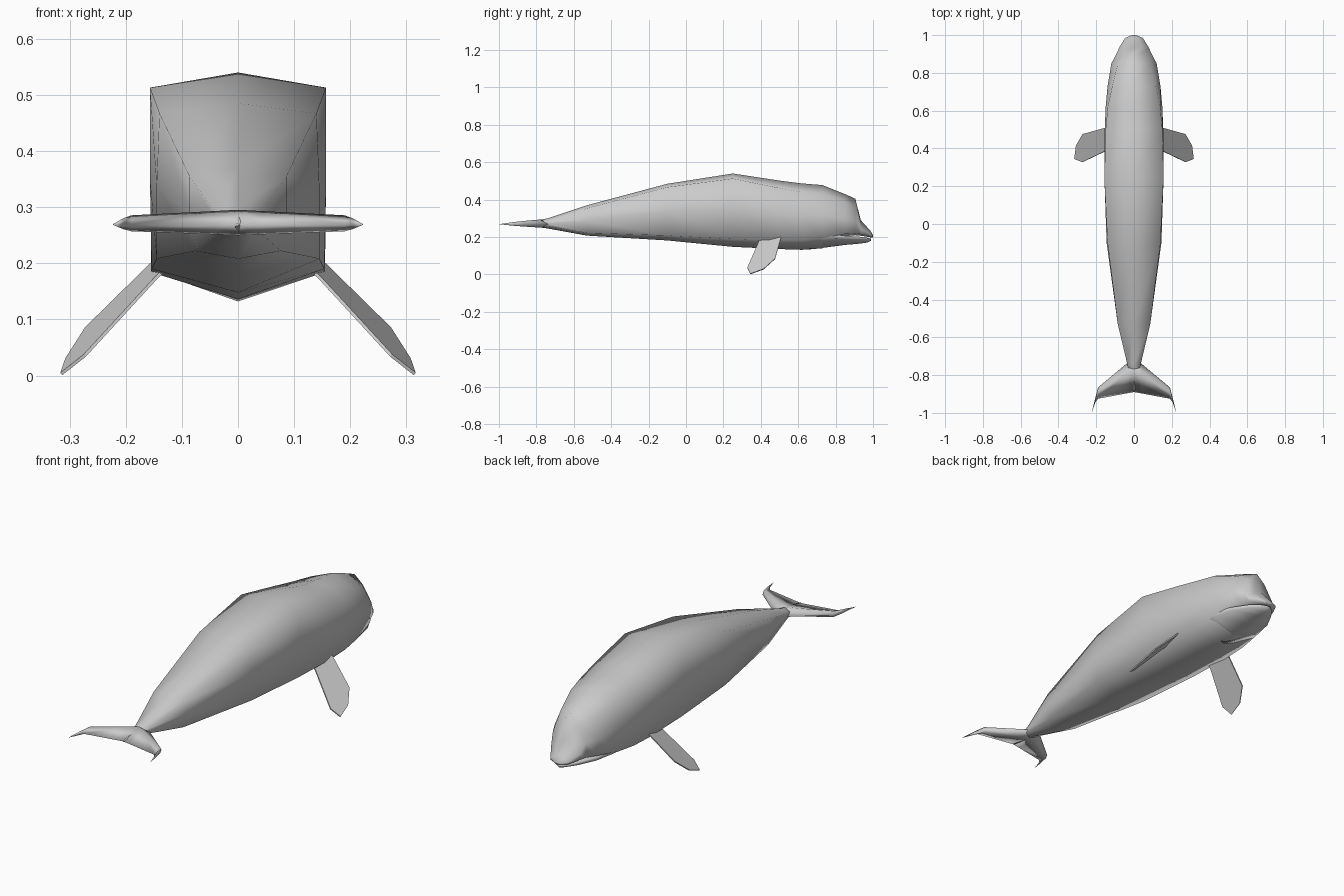
import bpy, bmesh
from mathutils import Vector


def loft(name, rings, mirror=False):
    """Skin closed rings of equal length, cap both ends, shade smooth."""
    bm = bmesh.new()
    loops = [[bm.verts.new(p) for p in ring] for ring in rings]
    n = len(loops[0])
    for a, b in zip(loops, loops[1:]):
        for i in range(n):
            j = (i + 1) % n
            bm.faces.new((a[i], a[j], b[j], b[i]))
    bm.faces.new(loops[0])
    bm.faces.new(loops[-1])
    bmesh.ops.remove_doubles(bm, verts=bm.verts, dist=0.0005)
    bmesh.ops.recalc_face_normals(bm, faces=bm.faces)
    mesh = bpy.data.meshes.new(name)
    bm.to_mesh(mesh)
    bm.free()
    for f in mesh.polygons:
        f.use_smooth = True
    obj = bpy.data.objects.new(name, mesh)
    bpy.context.collection.objects.link(obj)
    if mirror:
        m = obj.modifiers.new("mirror", 'MIRROR')
        m.use_clip = True
    return obj


def section(y, top, ws, zs, wl, zl, bottom):
    """Body ring: ridge, shoulder, flank, lower corner, keel."""
    half = [(ws, zs), (max(ws, wl), (zs + zl) / 2), (wl, zl)]
    pts = [(0, y, top)] + [(x, y, z) for x, z in half] + [(0, y, bottom)]
    return pts + [(-x, y, z) for x, z in reversed(half)]


# body: y, ridge z, shoulder x/z, lower corner x/z, keel z
body = [
    (-0.89, 0.272, 0.002, 0.270, 0.002, 0.268, 0.266),
    (-0.74, 0.300, 0.036, 0.285, 0.034, 0.260, 0.246),
    (-0.53, 0.370, 0.086, 0.354, 0.076, 0.222, 0.208),
    (-0.10, 0.485, 0.140, 0.467, 0.145, 0.208, 0.182),
    (0.25, 0.540, 0.157, 0.513, 0.154, 0.190, 0.148),
    (0.50, 0.502, 0.150, 0.462, 0.155, 0.184, 0.136),
    (0.62, 0.487, 0.139, 0.440, 0.150, 0.185, 0.132),
    (0.73, 0.478, 0.115, 0.430, 0.140, 0.195, 0.140),
    (0.85, 0.430, 0.085, 0.385, 0.120, 0.217, 0.205),
    (0.905, 0.405, 0.045, 0.365, 0.091, 0.219, 0.210),
    (0.935, 0.290, 0.045, 0.270, 0.078, 0.216, 0.207),
    (0.985, 0.235, 0.025, 0.226, 0.047, 0.204, 0.199),
    (1.00, 0.210, 0.008, 0.207, 0.010, 0.201, 0.199),
]
loft("body", [section(*s) for s in body])

# lower jaw under the mouth line
jaw = [
    (0.66, 0.230, 0.135, 0.225, 0.138, 0.190, 0.134),
    (0.75, 0.220, 0.132, 0.218, 0.133, 0.192, 0.145),
    (0.85, 0.206, 0.112, 0.207, 0.110, 0.190, 0.158),
    (0.93, 0.202, 0.068, 0.202, 0.066, 0.186, 0.165),
    (0.97, 0.196, 0.036, 0.196, 0.034, 0.184, 0.171),
    (0.988, 0.192, 0.012, 0.192, 0.010, 0.187, 0.180),
]
loft("lower_jaw", [section(*s) for s in jaw])


# tail flukes: x, leading y, ridge y, trailing y, half thickness
def fluke_section(x, lead, ridge, trail, t):
    z = 0.269
    return [(x, lead, z), (x, ridge, z + t * 1.1), (x, trail, z), (x, ridge, z - t * 0.8)]


flukes = [
    (0.0, -0.71, -0.77, -0.89, 0.024),
    (0.04, -0.74, -0.79, -0.897, 0.022),
    (0.19, -0.865, -0.875, -0.925, 0.015),
    (0.205, -0.92, -0.925, -0.945, 0.010),
    (0.224, -1.0, -1.0, -1.0, 0.0),
]
loft("tail_flukes", [fluke_section(*s) for s in flukes], mirror=True)

# pectoral fins: thin slab from one outline
outline = [(0.140, 0.510, 0.208), (0.155, 0.508, 0.196), (0.270, 0.476, 0.083),
           (0.305, 0.415, 0.028), (0.314, 0.344, 0.002), (0.272, 0.328, 0.035),
           (0.148, 0.387, 0.170), (0.130, 0.390, 0.188)]
offset = Vector((0.7, 0.0, 0.7)) * 0.004
fin = loft("pectoral_fins", [[Vector(p) - offset * 0.4 for p in outline],
                             [Vector(p) + offset for p in outline]], mirror=True)
for f in fin.data.polygons:
    f.use_smooth = False
